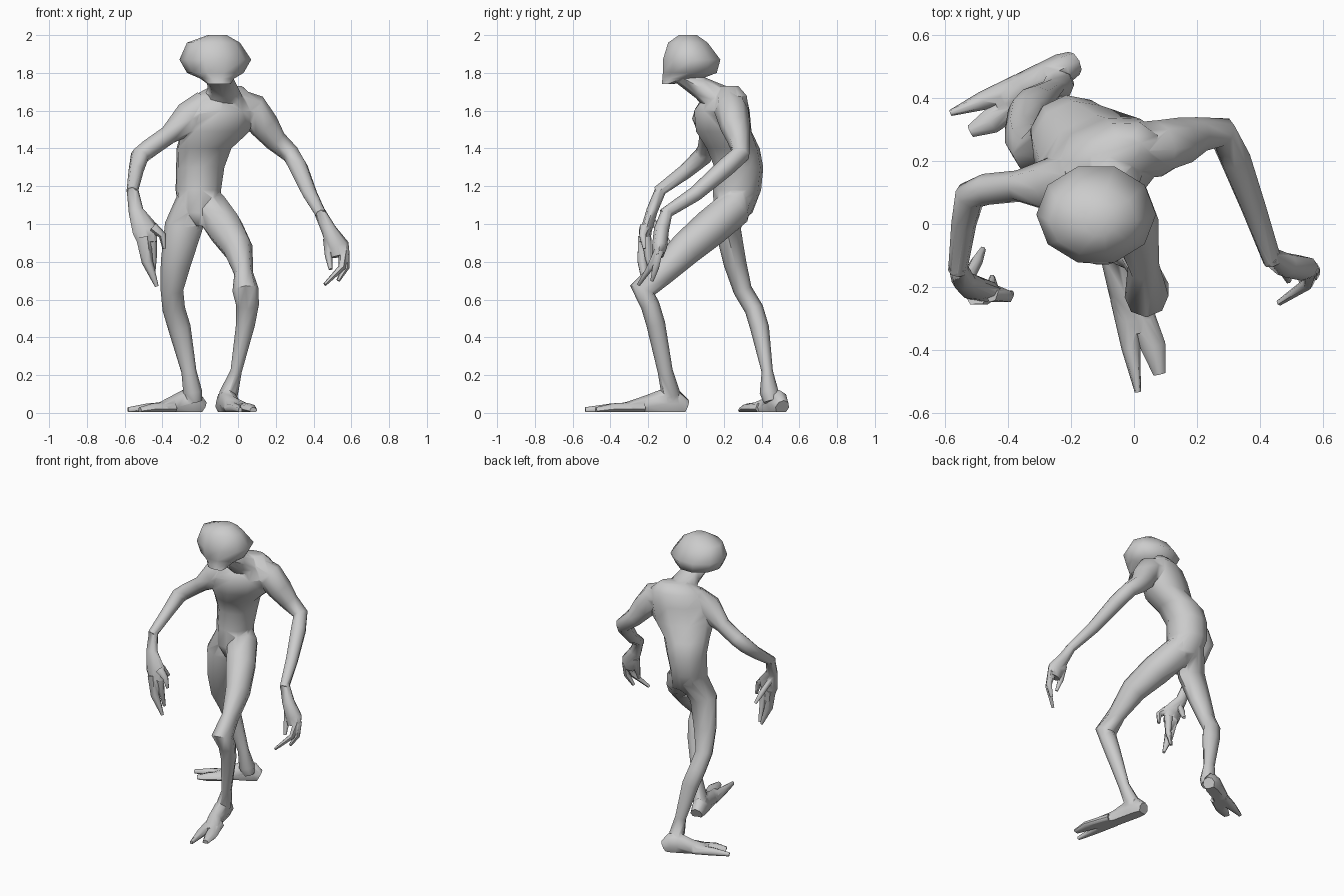
import bpy
import bmesh
from math import cos, sin, pi, radians
from mathutils import Vector

cube = bpy.data.objects.get("Cube")
if cube:
    bpy.data.objects.remove(cube, do_unlink=True)

# One plain skin colour
SKIN = (0.6, 0.6, 0.6, 1.0)
skin = bpy.data.materials.new("grey skin")
skin.use_nodes = True
skin.diffuse_color = SKIN
skin.node_tree.nodes["Principled BSDF"].inputs["Base Color"].default_value = SKIN


def loft(name, stations, width_axis, sides=8, level=False):
    """Skin oval rings along a path. Stations are x, y, z, half width and
    optional half depth in hundredths; level keeps every ring horizontal."""
    centres = [Vector(s[:3]) / 100 for s in stations]
    bm = bmesh.new()
    rings = []
    for i, station in enumerate(stations):
        before = centres[max(i - 1, 0)]
        after = centres[min(i + 1, len(centres) - 1)]
        along = Vector((0, 0, 1)) if level else (after - before).normalized()
        wide = Vector(width_axis)
        wide = (wide - along * wide.dot(along)).normalized()
        deep = along.cross(wide)
        half_width, half_depth = station[3] / 100, station[-1] / 100
        ring = []
        for k in range(sides):
            turn = 2 * pi * k / sides
            point = centres[i] + wide * half_width * cos(turn) + deep * half_depth * sin(turn)
            point.z = max(point.z, 0.005)
            ring.append(bm.verts.new(point))
        rings.append(ring)
    for lower, upper in zip(rings, rings[1:]):
        for k in range(sides):
            n = (k + 1) % sides
            bm.faces.new((lower[k], lower[n], upper[n], upper[k]))
    bm.faces.new(rings[0][::-1])
    bm.faces.new(rings[-1])
    bmesh.ops.recalc_face_normals(bm, faces=bm.faces)
    mesh = bpy.data.meshes.new(name)
    bm.to_mesh(mesh)
    bm.free()
    mesh.materials.append(skin)
    part = bpy.data.objects.new(name, mesh)
    bpy.context.collection.objects.link(part)
    return part


ACROSS = (1, 0, 0)
TWIST = (cos(radians(25)), sin(radians(25)), 0)
ARM_AXIS = (0, 1, -1)

# Torso: broad chest, narrow waist, tapering to the crotch
body = loft("body", [
    (-19, 21, 99, 5, 6), (-20, 25, 106, 12, 10), (-21, 27, 118, 12, 13),
    (-20, 28, 130, 13, 13), (-18, 25, 140, 15, 14), (-12, 20, 149, 20, 14),
    (-9, 19, 160, 20, 14), (-8, 21, 168, 17, 10), (-6, 22, 173, 9, 5),
], TWIST, sides=10, level=True)

# Neck reaching forward from the hunched back, and a wide skull over a narrow chin
limbs = [
    loft("neck", [(-10, -3, 178, 7, 4), (-8, 8, 172, 8, 6), (-8, 20, 164, 12, 9)], ACROSS),
    loft("head", [
        (-10, -10, 174, 6, 3), (-11, -2, 177, 9, 11), (-12, 2, 180, 15, 15),
        (-12, 3, 187, 19, 16), (-13, 1, 196, 14, 11), (-11, 1, 200, 5, 5),
    ], ACROSS, sides=10, level=True),
]

# Arms, shoulder to wrist
limbs.append(loft("left_arm", [
    (-2, 23, 163, 9), (8, 24, 160, 9), (14, 26, 152, 8), (20, 28, 144, 6),
    (28, 29, 137, 5), (32, 21, 130, 5), (38, 5, 116, 4), (44, -12, 105, 3),
], ARM_AXIS))
limbs.append(loft("right_arm", [
    (-17, 16, 162, 9), (-26, 12, 156, 9), (-37, 12, 147, 5), (-47, 11, 140, 5),
    (-52, 9, 136, 5), (-54, 0, 128, 4), (-56, -15, 117, 3),
], ARM_AXIS))

# Hands: flat palm plus hooked digits
limbs.append(loft("left_palm", [
    (43, -10, 107, 3), (48, -13, 97, 4, 4), (53, -14, 88, 6, 4), (54, -15, 83, 5, 3),
], ACROSS))
limbs.append(loft("right_palm", [
    (-56, -13, 119, 3), (-54, -18, 107, 4, 3), (-49, -21, 97, 7, 3), (-48, -22, 90, 5, 3),
], ACROSS))
digits = {
    "left_long_finger": [(56, -14, 86, 3), (55, -19, 77, 2), (46, -25, 68, 1)],
    "left_short_finger": [(57, -14, 86, 2), (57, -16, 77, 2), (53, -18, 70, 1)],
    "left_thumb": [(48, -13, 92, 3), (48, -15, 83, 2), (49, -18, 76, 1)],
    "right_long_finger": [(-50, -22, 93, 4), (-48, -23, 80, 3), (-43, -22, 67, 1)],
    "right_short_finger": [(-46, -21, 93, 3), (-45, -20, 82, 2), (-45, -17, 71, 1)],
    "right_hooked_finger": [(-45, -22, 98, 3), (-40, -23, 94, 2), (-39, -22, 87, 1)],
    "right_thumb": [(-53, -18, 102, 2), (-50, -12, 94, 2), (-48, -8, 88, 1)],
}
limbs += [loft(name, stations, ACROSS, sides=6) for name, stations in digits.items()]

# Legs, hip to ankle
limbs.append(loft("left_leg", [
    (-19, 29, 116, 8, 7), (-14, 25, 108, 10, 10), (-7, 13, 98, 10, 10),
    (0, 0, 87, 8, 9), (3, -13, 74, 5, 7), (4, -23, 65, 7, 7), (5, -19, 57, 6, 5),
    (4, -16, 47, 5, 5), (-1, -11, 22, 3, 4), (-5, -8, 10, 5, 5), (-6, -7, 6, 4, 4),
], ACROSS))
limbs.append(loft("right_leg", [
    (-23, 27, 114, 9, 10), (-29, 22, 98, 10, 7), (-33, 26, 79, 8, 6),
    (-35, 30, 65, 6, 5), (-34, 36, 55, 6, 5), (-31, 39, 45, 6, 5),
    (-26, 43, 22, 4, 3), (-24, 44, 11, 5, 5), (-23, 45, 6, 4, 4),
], ACROSS))


# Feet: each is laid out heel to toe on a flat sole, then aimed from its heel
def foot(side, heel, heading, reach):
    forward = Vector((cos(heading), sin(heading), 0))
    across = Vector((-forward.y, forward.x, 0))

    def shape(part, rows):
        stations = [(*(Vector(heel) + forward * f * reach + across * a)[:2], z, w, h)
                    for f, a, z, w, h in rows]
        limbs.append(loft(side + part, stations, across))

    shape("_foot", [(0, 0, 3, 4, 4), (5, 0, 5, 5, 7), (11, 0, 5, 5, 8),
                    (22, 0, 3, 5, 6), (32, 2, 2, 6, 4), (36, 2, 2, 4, 3)])
    shape("_inner_toe", [(24, -1, 2, 4, 4), (40, -2, 2, 3, 3), (54, -3, 1, 1, 2)])
    shape("_outer_toe", [(24, 3, 2, 4, 4), (41, 5, 2, 4, 3), (50, 5, 1, 2, 2)])


foot("left", (-8, 0, 0), radians(-77), 1)
foot("right", (-19, 51, 0), radians(206), 0.78)

# Merge every part into one continuous skin
bpy.ops.object.select_all(action="DESELECT")
body.select_set(True)
bpy.context.view_layer.objects.active = body
for limb in limbs:
    union = body.modifiers.new("union", "BOOLEAN")
    union.operation = "UNION"
    union.solver = "EXACT"
    union.object = limb
    bpy.ops.object.modifier_apply(modifier=union.name)
    bpy.data.objects.remove(limb, do_unlink=True)
bpy.ops.object.shade_smooth_by_angle(angle=radians(60))
